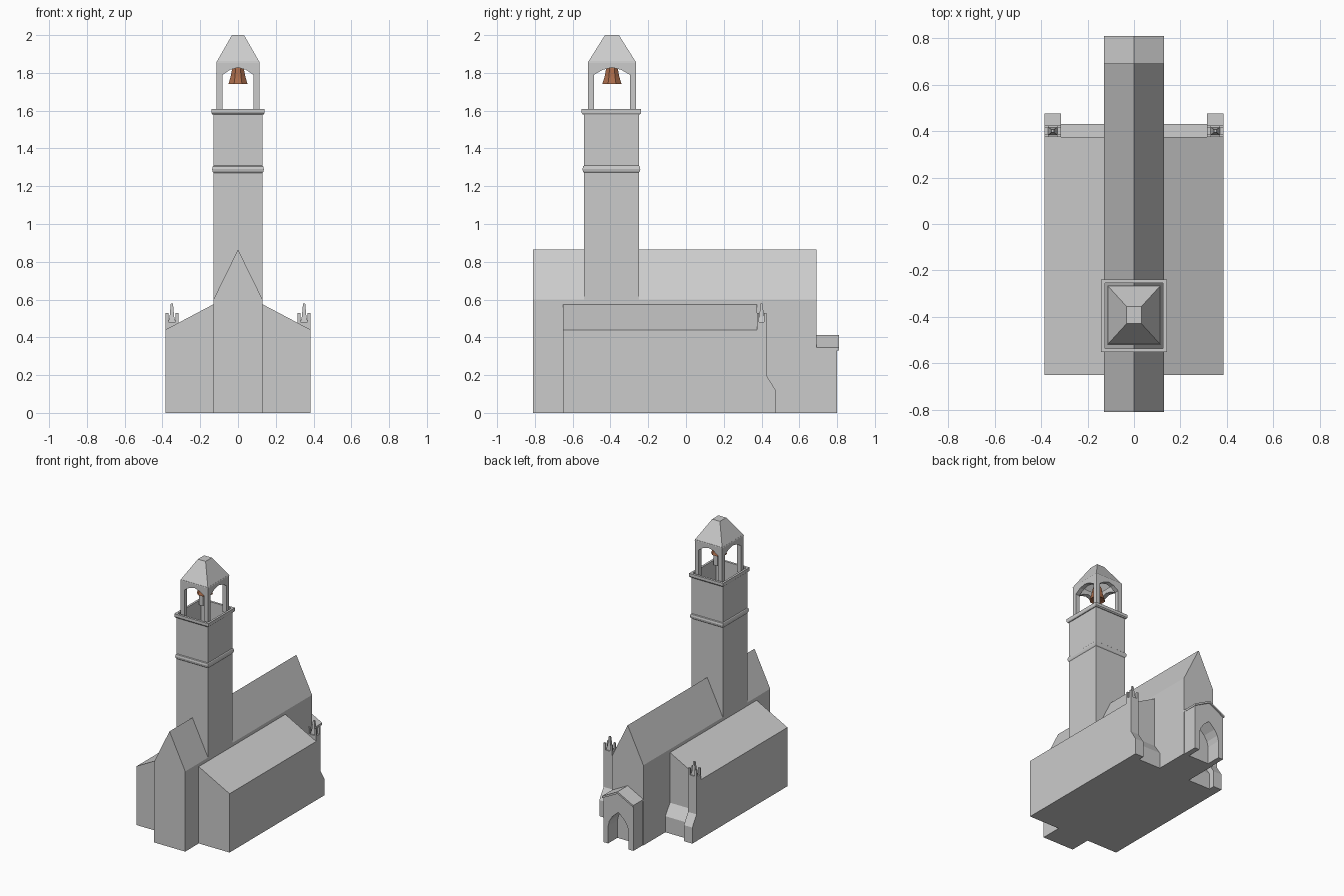
import bpy, bmesh, math

if "Cube" in bpy.data.objects:
    bpy.data.objects.remove(bpy.data.objects["Cube"])


def finish(name, bm):
    bmesh.ops.recalc_face_normals(bm, faces=bm.faces)
    me = bpy.data.meshes.new(name)
    bm.to_mesh(me)
    bm.free()
    ob = bpy.data.objects.new(name, me)
    bpy.context.collection.objects.link(ob)
    return ob


def prism(name, pts, axis, a, b):
    """Extrude a 2D profile from a to b; axis 'y' uses (x, z), axis 'x' uses (y, z)."""
    bm = bmesh.new()
    put = (lambda p, t: (p[0], t, p[1])) if axis == 'y' else (lambda p, t: (t, p[0], p[1]))
    A = [bm.verts.new(put(p, a)) for p in pts]
    B = [bm.verts.new(put(p, b)) for p in pts]
    bm.faces.new(A)
    bm.faces.new(B)
    for i in range(len(pts)):
        j = (i + 1) % len(pts)
        bm.faces.new((A[i], A[j], B[j], B[i]))
    return finish(name, bm)


def loft(name, cx, cy, rings, bottom=False, top=False, closed=False):
    """Skin stacked rectangles given as (half x, half y, z)."""
    bm = bmesh.new()
    loops = [[bm.verts.new((cx + sx * hx, cy + sy * hy, z))
              for sx, sy in ((-1, -1), (1, -1), (1, 1), (-1, 1))] for hx, hy, z in rings]
    pairs = list(zip(loops, loops[1:])) + ([(loops[-1], loops[0])] if closed else [])
    for p, q in pairs:
        for i in range(4):
            j = (i + 1) % 4
            bm.faces.new((p[i], p[j], q[j], q[i]))
    if bottom:
        bm.faces.new(loops[0])
    if top:
        bm.faces.new(loops[-1])
    return finish(name, bm)


def box(name, x0, x1, y0, y1, z0, z1):
    return prism(name, [(x0, z0), (x1, z0), (x1, z1), (x0, z1)], 'y', y0, y1)


# Nave with steep gable roof
prism("nave", [(-.13, 0), (.13, 0), (.13, .60), (0, .865), (-.13, .60)], 'y', -.81, .69)

# Porch with pointed arch opening, then its thin roof
arch = [(.085, 0), (.085, .13), (.075, .17), (.05, .21), (0, .255)]
arch = arch + [(-x, z) for x, z in reversed(arch[:-1])]
prism("porch", [(.125, 0), (.125, .335), (0, .40), (-.125, .335), (-.125, 0)] + arch[::-1],
      'y', .69, .80)
prism("porch_roof", [(.13, .33), (.13, .345), (0, .413), (-.13, .345), (-.13, .33), (0, .398)],
      'y', .69, .81)

for s, side in ((-1, "left"), (1, "right")):
    # Side aisle with lean-to roof
    prism("aisle_" + side, [(s * .13, 0), (s * .385, 0), (s * .385, .44), (s * .13, .575)],
          'y', -.65, .375)
    # Low sloped plinth on the aisle end wall
    prism("plinth_" + side, [(.375, 0), (.43, 0), (.43, .12), (.375, .20)],
          'x', s * .13, s * .315)
    # Corner buttress with sloped foot
    prism("buttress_" + side, [(.375, 0), (.475, 0), (.475, .12), (.425, .20), (.425, .48), (.375, .48)],
          'x', s * .315, s * .385)
    # Pinnacle: corner merlons around a small spire
    cx, cy = s * .35, .40
    for i in (-1, 1):
        for j in (-1, 1):
            mx, my = cx + i * .027, cy + j * .019
            box("merlon_" + side, mx - .008, mx + .008, my - .006, my + .006, .48, .53)
    loft("spire_" + side, cx, cy, [(.02, .016, .48), (.012, .012, .51), (.006, .006, .578)], top=True)

# Tower shaft, open at the top
TY = -.395
loft("tower", 0, TY, [(.13, .145, .60), (.13, .145, 1.60)])
# String course and cornice rings
loft("string_course", 0, TY, [(.129, .144, 1.27), (.134, .15, 1.277), (.137, .153, 1.29),
                              (.134, .15, 1.305), (.129, .144, 1.31)], closed=True)
loft("cornice", 0, TY, [(.125, .14, 1.58), (.136, .151, 1.58), (.141, .157, 1.588),
                        (.141, .157, 1.61), (.125, .14, 1.61)], closed=True)

# Belfry posts and arched lintels
BY, HX, HY, T = -.392, .113, .127, .032
for i in (-1, 1):
    for j in (-1, 1):
        x, y = i * (HX - T / 2), BY + j * (HY - T / 2)
        box("belfry_post", x - T / 2, x + T / 2, y - T / 2, y + T / 2, 1.585, 1.86)


def lintel(c, w):
    return [(c - w, 1.86), (c - w, 1.79), (c - w * .5, 1.817), (c, 1.828),
            (c + w * .5, 1.817), (c + w, 1.79), (c + w, 1.86)]


for s in (-1, 1):
    prism("belfry_arch_y", lintel(0, HX - T), 'y', BY + s * HY, BY + s * (HY - T))
    prism("belfry_arch_x", lintel(BY, HY - T), 'x', s * HX, s * (HX - T))

# Hollow truncated belfry roof
loft("belfry_roof", 0, BY, [(.115, .128, 1.855), (.032, .037, 2.0)], top=True)

# Bell
profile = [(.045, 1.745), (.056, 1.74), (.052, 1.75), (.042, 1.78), (.034, 1.82), (.028, 1.84)]
bm = bmesh.new()
N = 8
rings = [[bm.verts.new((r * math.cos((k + .5) * math.tau / N),
                        BY + r * math.sin((k + .5) * math.tau / N), z)) for k in range(N)]
         for r, z in profile]
for p, q in zip(rings, rings[1:]):
    for k in range(N):
        bm.faces.new((p[k], p[(k + 1) % N], q[(k + 1) % N], q[k]))
bm.faces.new(rings[0])
bm.faces.new(rings[-1])
bell = finish("bell", bm)
mat = bpy.data.materials.new("bronze")
mat.diffuse_color = (.40, .15, .07, 1)
mat.use_nodes = True
mat.node_tree.nodes["Principled BSDF"].inputs["Base Color"].default_value = mat.diffuse_color
bell.data.materials.append(mat)
